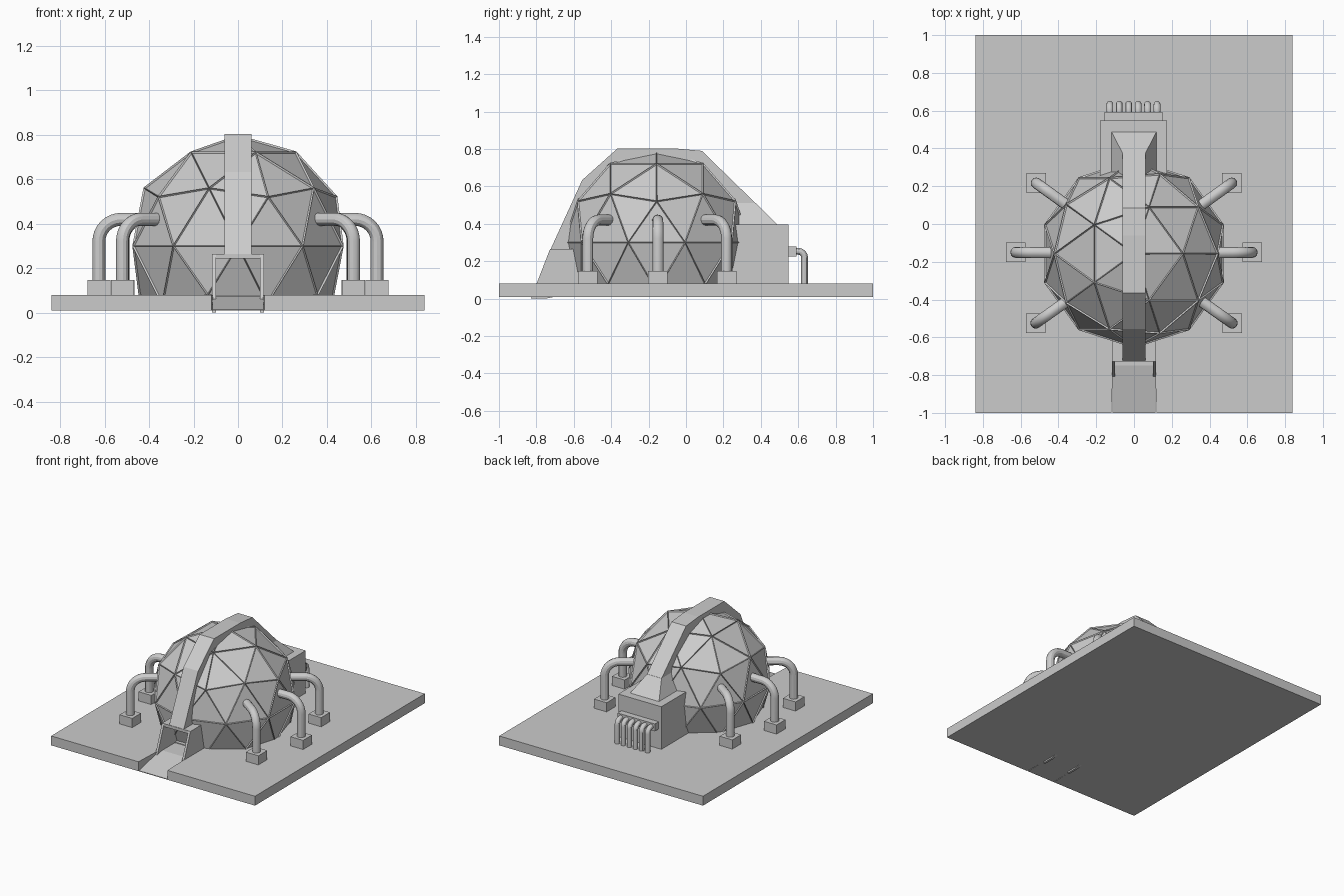
import bpy, bmesh
from math import sin, cos, pi
from mathutils import Vector

if "Cube" in bpy.data.objects:
    bpy.data.objects.remove(bpy.data.objects["Cube"])


def mesh_object(name, bm):
    bmesh.ops.recalc_face_normals(bm, faces=bm.faces)
    me = bpy.data.meshes.new(name)
    bm.to_mesh(me)
    bm.free()
    ob = bpy.data.objects.new(name, me)
    bpy.context.collection.objects.link(ob)
    return ob


def box(name, x, y, z):
    bm = bmesh.new()
    bmesh.ops.create_cube(bm, size=1)
    for v in bm.verts:
        v.co = Vector([(a + b) / 2 + c * (b - a) for (a, b), c in zip((x, y, z), v.co)])
    return mesh_object(name, bm)


def prism(name, pts, lo, hi, axis):
    """Extrude an outline along x (points are y,z) or z (points are x,y)."""
    bm = bmesh.new()
    place = (lambda p, t: (t, *p)) if axis == 'x' else (lambda p, t: (*p, t))
    face = bm.faces.new([bm.verts.new(place(p, lo)) for p in pts])
    new = bmesh.ops.extrude_face_region(bm, geom=[face])['geom']
    shift = Vector(place((0, 0), hi - lo))
    bmesh.ops.translate(bm, vec=shift, verts=[g for g in new if isinstance(g, bmesh.types.BMVert)])
    return mesh_object(name, bm)


def elbow_pipe(name, start, corner, end, bend, radius):
    """Round pipe that bends from horizontal to vertical."""
    a, c, e = Vector(start), Vector(corner), Vector(end)
    u, w = (a - c).normalized(), (e - c).normalized()
    centre = c + (u + w) * bend
    pts = [a] + [centre - w * bend * cos(t) - u * bend * sin(t)
                 for t in [i * pi / 16 for i in range(9)]] + [e]
    cu = bpy.data.curves.new(name, 'CURVE')
    cu.dimensions = '3D'
    cu.bevel_depth = radius
    cu.bevel_resolution = 4
    cu.use_fill_caps = True
    sp = cu.splines.new('POLY')
    sp.points.add(len(pts) - 1)
    for p, q in zip(sp.points, pts):
        p.co = (*q, 1)
    ob = bpy.data.objects.new(name, cu)
    bpy.context.collection.objects.link(ob)
    bpy.ops.object.select_all(action='DESELECT')
    ob.select_set(True)
    bpy.context.view_layer.objects.active = ob
    bpy.ops.object.convert(target='MESH')
    bpy.ops.object.shade_smooth_by_angle()


CY = -0.157  # dome centre in y

# Ground slab with a notch for the entrance ramp
prism("base_slab", [(-.84, -1), (-.12, -1), (-.105, -.6), (.105, -.6), (.12, -1),
                    (.84, -1), (.84, 1), (-.84, 1)], .01, .08, 'z')
prism("entrance_ramp", [(-1, .01), (-1, .015), (-.75, .075), (-.59, .075), (-.59, .01)],
      -.115, .115, 'x')

# Geodesic dome with recessed triangular panels
bm = bmesh.new()
bmesh.ops.create_icosphere(bm, subdivisions=2, radius=.5)
bmesh.ops.translate(bm, vec=(0, CY, .3), verts=bm.verts)
bmesh.ops.inset_individual(bm, faces=bm.faces[:], thickness=.009, depth=-.008)
bmesh.ops.bisect_plane(bm, geom=bm.verts[:] + bm.edges[:] + bm.faces[:],
                       plane_co=(0, 0, .04), plane_no=(0, 0, 1), clear_inner=True)
mesh_object("geodesic_dome", bm)

# Arch running over the dome from entrance to rear housing
prism("spine_arch", [(-.725, .262), (-.555, .634), (-.366, .803), (-.06, .803), (.085, .79),
                     (.49, .395), (.2, .395), (-.55, .262)], -.06, .06, 'x')

# Flared foot of the arch on the rear housing
bm = bmesh.new()
low = [bm.verts.new(p) for p in ((-.12, .1, .395), (.12, .1, .395), (.12, .49, .395), (-.12, .49, .395))]
top = [bm.verts.new(p) for p in ((-.06, .1, .51), (.06, .1, .51), (.06, .374, .51), (-.06, .374, .51))]
bm.faces.new(low)
bm.faces.new(top)
for i in range(4):
    j = (i + 1) % 4
    bm.faces.new((low[i], low[j], top[j], top[i]))
mesh_object("arch_foot", bm)

# Entrance: roof and two slanted side walls
box("entrance_roof", (-.117, .117), (-.727, -.5), (.243, .265))
for side, x in (("left", -.117), ("right", .1)):
    prism("entrance_wall_" + side, [(-.83, 0), (-.727, .265), (-.5, .265), (-.5, .05), (-.75, 0)],
          x, x + .017, 'x')

# Rear housing with its outlet manifold and small pipes
box("rear_housing", (-.18, .175), (.22, .547), (.07, .397))
box("outlet_manifold", (-.157, .15), (.54, .592), (.225, .28))
for i in range(6):
    x = -.128 + .05 * i
    elbow_pipe(f"outlet_pipe_{i + 1}", (x, .57, .253), (x, .634, .253), (x, .634, .07), .035, .018)

# Six large pipes around the dome, each on a square footing
for s in (-1, 1):
    for n, (px, py) in enumerate(((.52, -.525), (.626, -.15), (.518, .217))):
        label = f"{'left' if s < 0 else 'right'}_{n + 1}"
        x = s * px
        box("pipe_footing_" + label, (x - .052, x + .052), (py - .052, py + .052), (.07, .148))
        out = Vector((x, py - CY, 0))
        start = Vector((0, CY, .42)) + out.normalized() * .41
        elbow_pipe("side_pipe_" + label, start, (x, py, .42), (x, py, .12), .1, .029)
